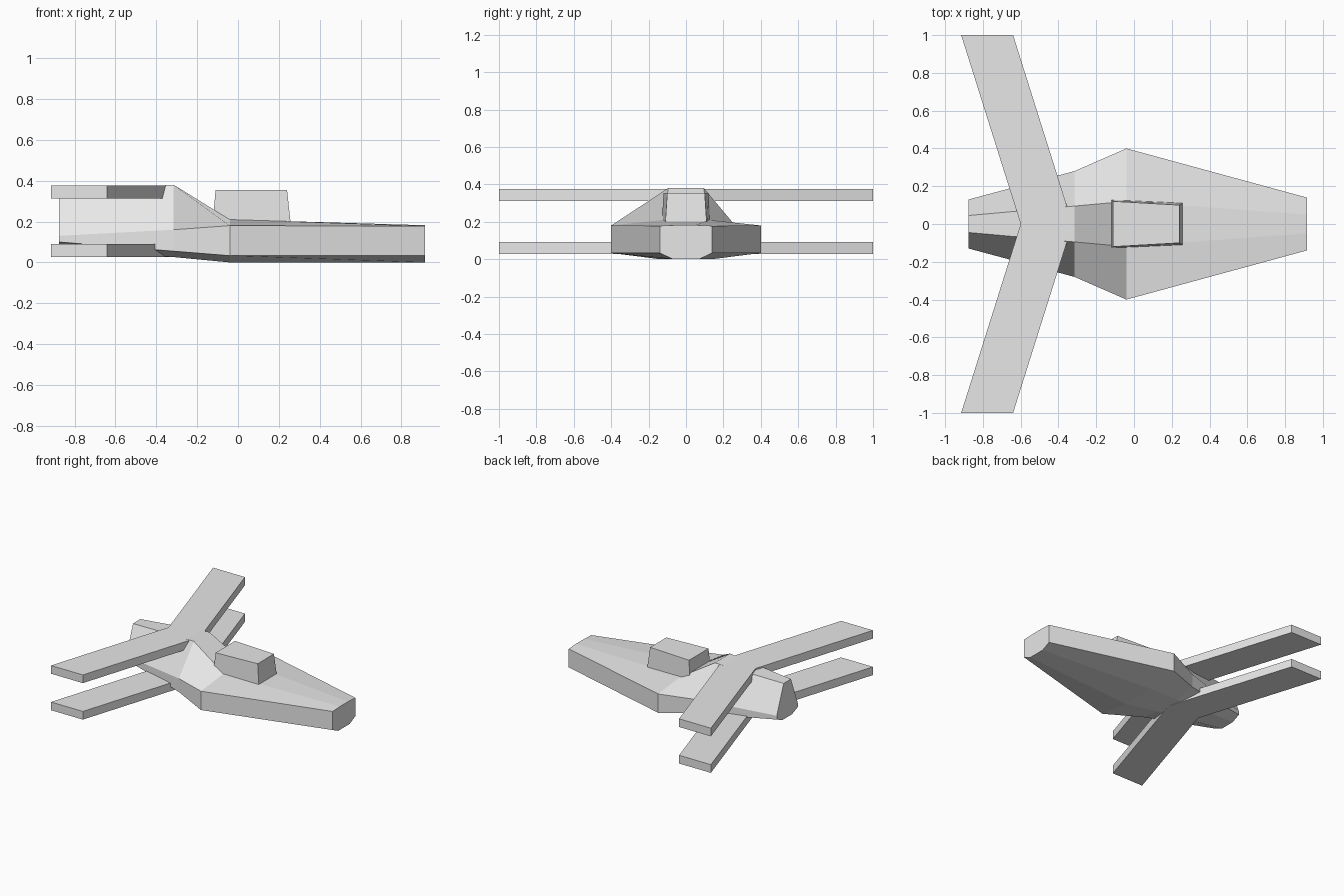
import bpy
import bmesh

old = bpy.data.objects.get("Cube")
if old:
    bpy.data.objects.remove(old, do_unlink=True)

grey = bpy.data.materials.new("pale_grey")
grey.use_nodes = True
colour = (0.8, 0.8, 0.8, 1)
grey.diffuse_color = colour
grey.node_tree.nodes["Principled BSDF"].inputs["Base Color"].default_value = colour


def loft(name, rings):
    """Skin a closed solid over a row of matching outlines."""
    bm = bmesh.new()
    loops = [[bm.verts.new(p) for p in ring] for ring in rings]
    count = len(rings[0])
    for a, b in zip(loops, loops[1:]):
        for i in range(count):
            j = (i + 1) % count
            bm.faces.new((a[i], a[j], b[j], b[i]))
    bm.faces.new(loops[0])
    bm.faces.new(loops[-1])
    bmesh.ops.recalc_face_normals(bm, faces=bm.faces)
    mesh = bpy.data.meshes.new(name)
    bm.to_mesh(mesh)
    bm.free()
    mesh.materials.append(grey)
    obj = bpy.data.objects.new(name, mesh)
    bpy.context.collection.objects.link(obj)
    return obj


def hull_ring(x, half_profile):
    """Mirror a half outline of (y, z) points across the centre line."""
    right = [(x, -y, z) for y, z in half_profile]
    left = [(x, y, z) for y, z in reversed(half_profile)]
    return right + left


# Hull: top edge, upper side, lower side and keel edge at each station
loft("hull", [
    hull_ring(-0.875, [(0.045, 0.35), (0.13, 0.13), (0.13, 0.10), (0.06, 0.07)]),
    hull_ring(-0.315, [(0.095, 0.38), (0.28, 0.16), (0.28, 0.055), (0.11, 0.026)]),
    hull_ring(-0.04, [(0.12, 0.21), (0.40, 0.18), (0.40, 0.033), (0.14, 0.0)]),
    hull_ring(0.915, [(0.05, 0.182), (0.14, 0.178), (0.14, 0.033), (0.07, 0.0)]),
])


# Cabin: tapered block on the deck
def cabin_ring(back, front, rear_half, front_half, z):
    return [(back, -rear_half, z), (front, -front_half, z),
            (front, front_half, z), (back, rear_half, z)]


loft("cabin", [
    cabin_ring(-0.125, 0.26, 0.13, 0.112, 0.17),
    cabin_ring(-0.11, 0.24, 0.12, 0.10, 0.355),
])


# Wings: two stacked swept plates, each one piece from tip to tip
def wing_ring(z):
    return [(-0.64, -1, z), (-0.325, 0, z), (-0.64, 1, z),
            (-0.915, 1, z), (-0.60, 0, z), (-0.915, -1, z)]


for name, base in (("lower_wing", 0.027), ("upper_wing", 0.312)):
    loft(name, [wing_ring(base), wing_ring(base + 0.064)])
